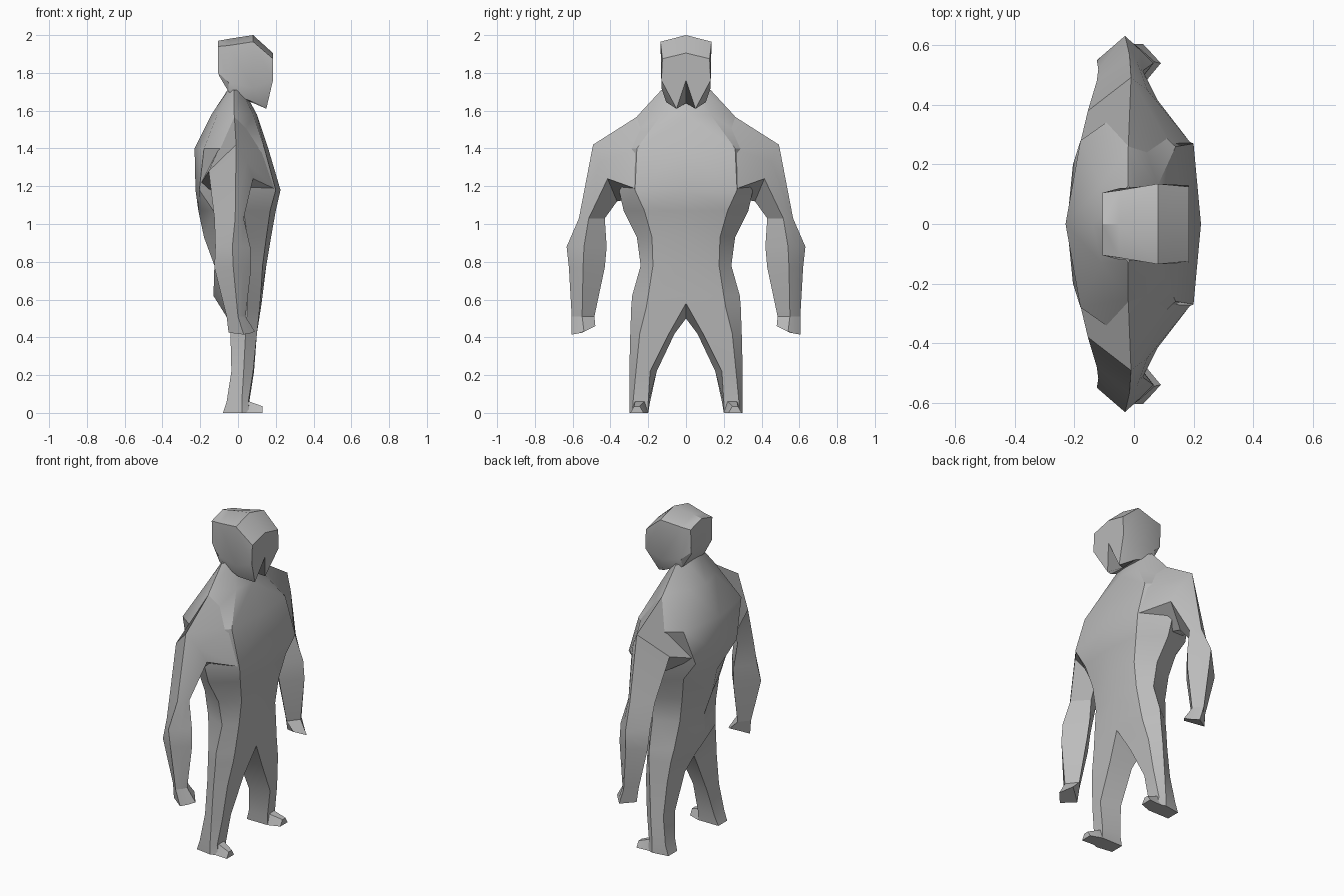
import bpy
import bmesh
import math

cube = bpy.data.objects.get("Cube")
if cube:
    bpy.data.objects.remove(cube, do_unlink=True)

grey = bpy.data.materials.new("plain grey")
grey.use_nodes = True
grey.diffuse_color = (0.5, 0.5, 0.5, 1)
grey.node_tree.nodes["Principled BSDF"].inputs["Base Color"].default_value = grey.diffuse_color


def finish(name, bm):
    """Turn a bmesh into a shaded object."""
    bmesh.ops.recalc_face_normals(bm, faces=bm.faces)
    mesh = bpy.data.meshes.new(name)
    bm.to_mesh(mesh)
    bm.free()
    mesh.materials.append(grey)
    obj = bpy.data.objects.new(name, mesh)
    bpy.context.collection.objects.link(obj)
    bpy.ops.object.select_all(action='DESELECT')
    obj.select_set(True)
    bpy.context.view_layer.objects.active = obj
    bpy.ops.object.shade_smooth_by_angle(angle=math.radians(32))


def loft(rings, side=1):
    """Skin closed rings of points and cap both ends."""
    bm = bmesh.new()
    loops = [[bm.verts.new((x, y * side, z)) for x, y, z in ring] for ring in rings]
    for lower, upper in zip(loops, loops[1:]):
        count = len(lower)
        for i in range(count):
            j = (i + 1) % count
            bm.faces.new((lower[i], lower[j], upper[j], upper[i]))
    bm.faces.new(loops[0])
    bm.faces.new(loops[-1])
    return bm


def level_ring(z, *flat):
    """Ring of points at one height from alternating x and y values."""
    return [(x, y, z) for x, y in zip(flat[::2], flat[1::2])]


def mirrored_half(name, rings):
    """Skin one half, open it on the centre plane and weld its mirror image."""
    bm = loft(rings)
    inner = [f for f in bm.faces if all(abs(v.co.y) < 0.001 for v in f.verts)]
    bmesh.ops.delete(bm, geom=inner, context='FACES')
    bmesh.ops.mirror(bm, geom=bm.verts[:] + bm.edges[:] + bm.faces[:],
                     axis='Y', merge_dist=0.001)
    bmesh.ops.remove_doubles(bm, verts=bm.verts, dist=0.001)
    finish(name, bm)


def pair(name, rings):
    """One separate limb part on each side."""
    for label, side in (("left", 1), ("right", -1)):
        finish(label + "_" + name, loft(rings, side))


# Torso levels: height, breastbone, chest corner, flank, back corner, spine
torso_levels = [
    (1.71, .03, .02, .08, -.02, .13, -.05, .06, -.055),
    (1.58, .10, .08, .13, -.02, .25, -.11, .13, -.14),
    (1.40, .16, .14, .26, -.01, .40, -.18, .28, -.23),
    (1.18, .225, .20, .27, .02, .355, -.205, .20, -.225),
    (1.07, .20, .17, .22, .03, .33, -.13, .21, -.21),
    (.93, .175, .15, .18, .05, .26, -.10, .18, -.18),
    (.78, .15, .13, .175, .06, .24, -.08, .175, -.125),
    (.62, .13, .12, .20, .05, .285, -.06, .20, -.13),
]
body = [[(a, 0, z), (bx, by, z), (cx, cy, z), (dx, dy, z), (e, 0, z)]
        for z, a, bx, by, cx, cy, dx, dy, e in torso_levels]

# Crotch, where front and back part at different heights
body.append([(.125, 0, .58), (.115, .21, .56), (.05, .29, .56),
             (-.05, .22, .54), (-.055, 0, .50)])

# Leg levels: height, then inner front, outer front, outer, outer back, inner back
leg_levels = [
    (.42, .10, .09, .10, .245, .04, .295, -.04, .24, -.035, .06),
    (.22, .085, .19, .08, .265, .03, .30, -.035, .27, -.035, .155),
    (.06, .06, .20, .055, .28, .02, .30, -.06, .285, -.06, .19),
    (0, .06, .20, .06, .285, .02, .30, -.08, .285, -.08, .20),
]
body += [level_ring(*level) for level in leg_levels]
mirrored_half("torso_and_legs", body)

# Shoulder: rings at the chest and at the armpit, as front, front top, outer, back, inner
shoulder = [
    [(.198, .262, 1.185), (.135, .24, 1.40), (-.02, .24, 1.58),
     (-.20, .19, 1.21), (.0, .25, 1.14)],
    [(.08, .415, 1.24), (.045, .45, 1.33), (-.01, .492, 1.42),
     (-.155, .38, 1.28), (-.03, .365, 1.12)],
]

# Arm levels: height, then the same five points
arm_levels = [
    (1.03, .03, .515, .01, .545, -.015, .567, -.125, .48, -.05, .43),
    (.88, .065, .54, .02, .585, -.03, .632, -.12, .52, -.03, .42),
    (.77, .07, .545, .025, .585, -.025, .62, -.125, .55, -.02, .43),
    (.51, .04, .55, .025, .58, .0, .605, -.06, .545, -.01, .485),
]
arm = shoulder + [level_ring(*level) for level in arm_levels]
pair("arm", arm)

# Hand: flares out from the wrist
hand = [arm[-1],
        [(.09, .54, .43), (.06, .573, .42), (.03, .605, .415),
         (-.05, .55, .425), (.04, .48, .46)]]
pair("hand", hand)

# Foot: wedge from the ankle to the toes
foot = [[(x, inner, 0), (x, outer, 0), (x, outer - .02, top), (x, inner + .02, top)]
        for x, inner, outer, top in ((.0, .20, .295, .07), (.06, .20, .29, .06),
                                     (.13, .225, .295, .035))]
pair("foot", foot)

# Head: rings from the back of the skull to the face, with a notch under the chin
head = [
    [(-.105, 0, 1.97), (-.105, .105, 1.94), (-.105, .10, 1.80),
     (-.10, .09, 1.785), (-.10, 0, 1.785)],
    [(-.05, 0, 1.98), (-.05, .113, 1.945), (-.05, .12, 1.75),
     (-.05, .105, 1.70), (-.05, 0, 1.70)],
    [(.08, 0, 2), (.08, .135, 1.965), (.08, .13, 1.72),
     (.08, .105, 1.645), (.08, 0, 1.64)],
    [(.185, 0, 1.905), (.185, .125, 1.875), (.185, .13, 1.76),
     (.15, .05, 1.61), (.185, 0, 1.76)],
]
mirrored_half("head", head)
